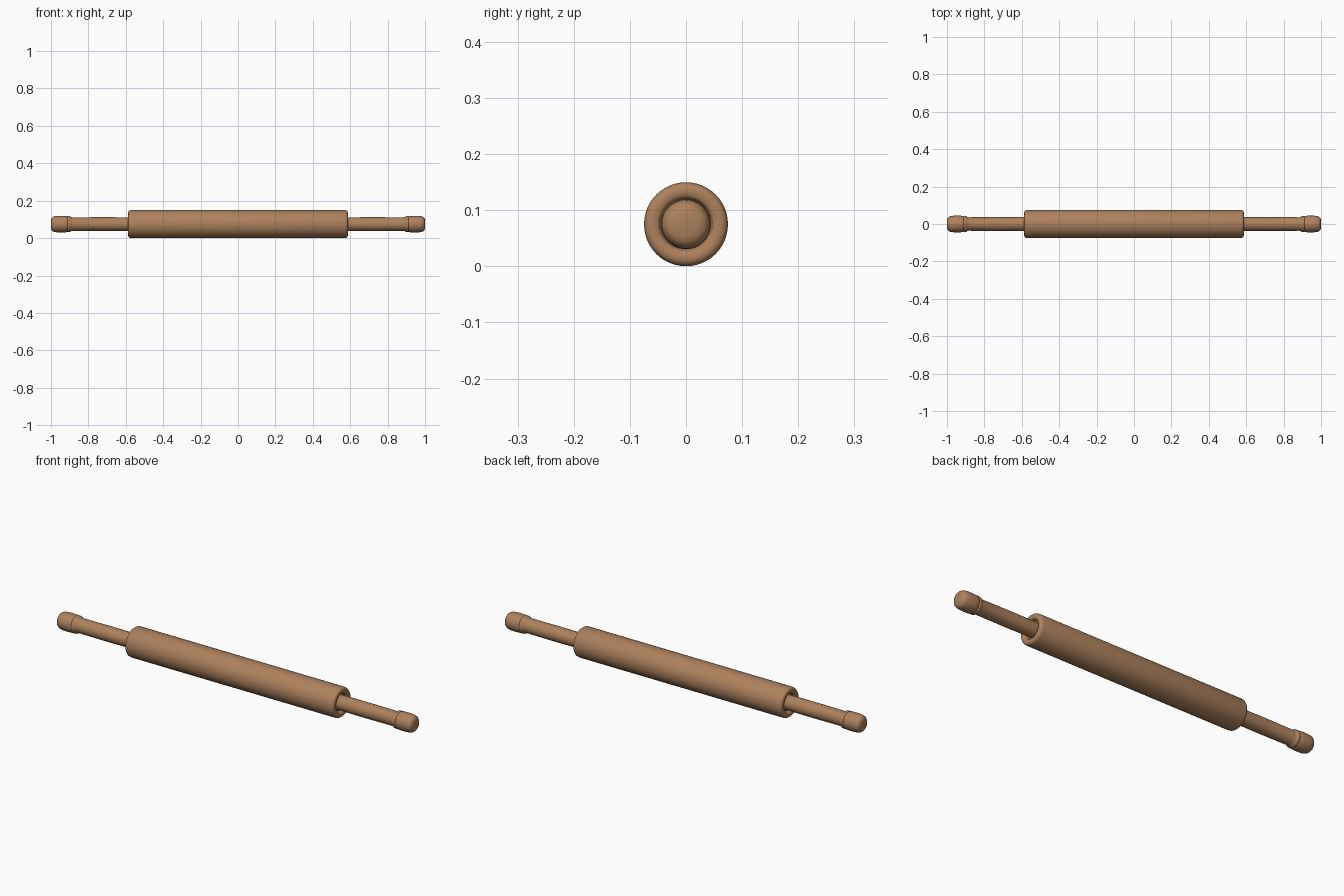
import bpy, math

if "Cube" in bpy.data.objects:
    bpy.data.objects.remove(bpy.data.objects["Cube"])

AXIS_Z = 0.075
SIDES = 48

wood = bpy.data.materials.new("warm_wood")
wood.diffuse_color = (0.42, 0.22, 0.11, 1)
wood.use_nodes = True
wood.node_tree.nodes["Principled BSDF"].inputs["Base Color"].default_value = wood.diffuse_color


def lathe(name, profile):
    """Revolve (x, radius) points around the long axis; radius 0 closes to a point."""
    verts, faces, rings = [], [], []
    for x, r in profile:
        n = SIDES if r > 0 else 1
        rings.append(range(len(verts), len(verts) + n))
        for i in range(n):
            a = 2 * math.pi * i / SIDES
            verts.append((x, r * math.cos(a), AXIS_Z + r * math.sin(a)))
    for a, b in zip(rings, rings[1:]):
        for i in range(SIDES):
            j = (i + 1) % SIDES
            quad = [a[i % len(a)], b[i % len(b)], b[j % len(b)], a[j % len(a)]]
            faces.append(list(dict.fromkeys(quad)))
    mesh = bpy.data.meshes.new(name)
    mesh.from_pydata(verts, [], faces)
    mesh.materials.append(wood)
    obj = bpy.data.objects.new(name, mesh)
    bpy.context.collection.objects.link(obj)
    bpy.context.view_layer.objects.active = obj
    obj.select_set(True)
    bpy.ops.object.mode_set(mode='EDIT')
    bpy.ops.mesh.select_all(action='SELECT')
    bpy.ops.mesh.normals_make_consistent(inside=False)
    bpy.ops.object.mode_set(mode='OBJECT')
    bpy.ops.object.shade_smooth_by_angle(angle=math.radians(40))
    obj.select_set(False)


# roller body: rounded rims and a shallow socket at each end
half = [(0.568, 0), (0.568, 0.044), (0.582, 0.047), (0.586, 0.051), (0.587, 0.062),
        (0.585, 0.069), (0.580, 0.073), (0.572, 0.0748)]
lathe("roller", [(-x, r) for x, r in half] + half[::-1])

# handles: slim rod, thin collar, groove and rounded grip end
handle = [(0.56, 0), (0.56, 0.036), (0.72, 0.037), (0.885, 0.036), (0.893, 0.038),
          (0.898, 0.0425), (0.908, 0.0435), (0.912, 0.041), (0.918, 0.0435),
          (0.93, 0.0445), (0.96, 0.0445), (0.978, 0.043), (0.99, 0.039),
          (0.997, 0.032), (1.0, 0.02), (1.0, 0)]
for side, s in (("left", -1), ("right", 1)):
    lathe(side + "_handle", [(s * x, r) for x, r in handle])
